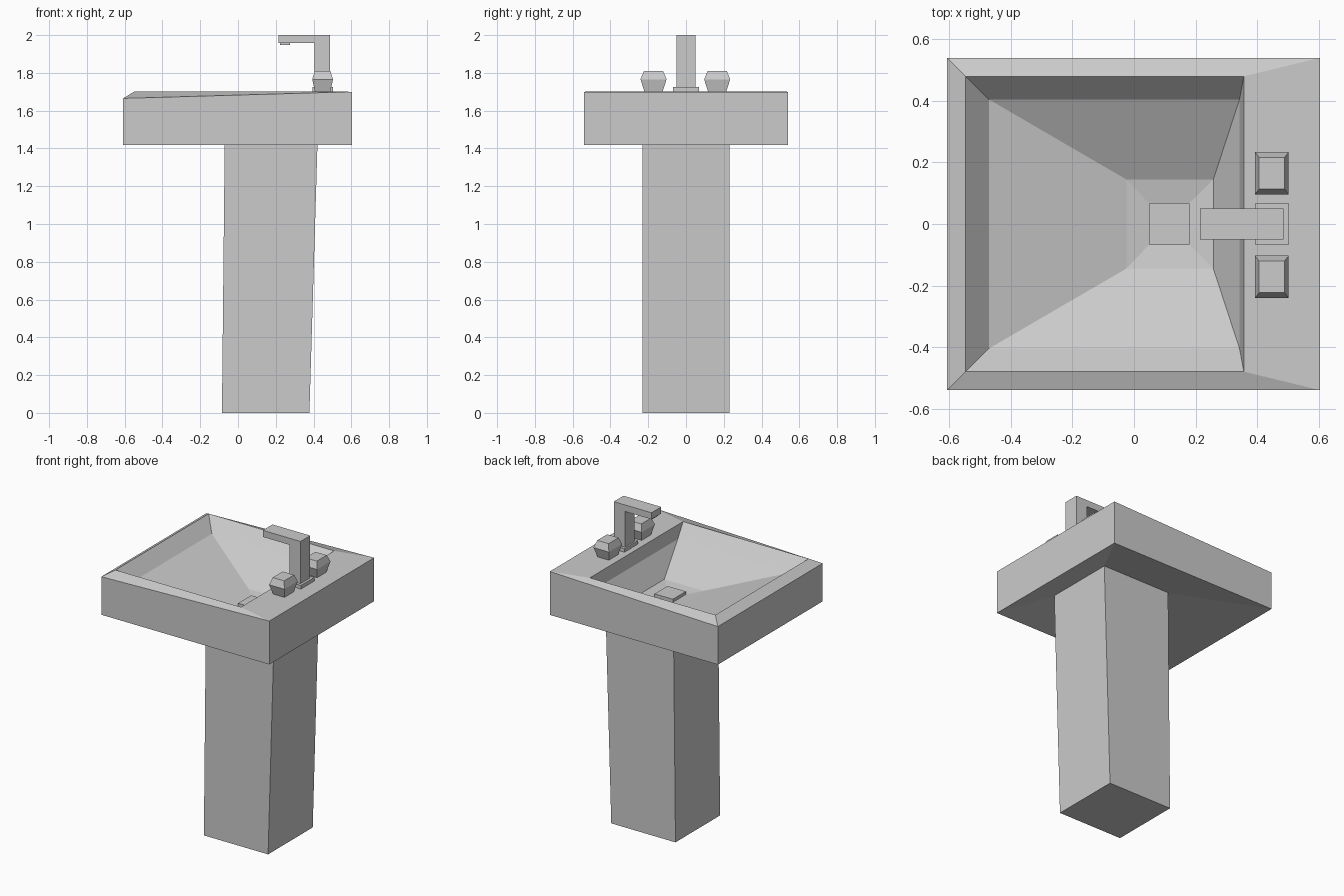
import bpy, bmesh

if "Cube" in bpy.data.objects:
    bpy.data.objects.remove(bpy.data.objects["Cube"])


def rect(x0, x1, y0, y1, z0, z1=None):
    """Rectangular loop; z runs from z0 at x0 to z1 at x1."""
    z1 = z0 if z1 is None else z1
    return [(x0, y0, z0), (x1, y0, z1), (x1, y1, z1), (x0, y1, z0)]


def loft(name, loops):
    """Closed solid through successive rectangular loops, capped at both ends."""
    bm = bmesh.new()
    rings = [[bm.verts.new(p) for p in loop] for loop in loops]
    for a, b in zip(rings, rings[1:]):
        for i in range(4):
            j = (i + 1) % 4
            bm.faces.new((a[i], a[j], b[j], b[i]))
    bm.faces.new(rings[0][::-1])
    bm.faces.new(rings[-1])
    bmesh.ops.recalc_face_normals(bm, faces=bm.faces)
    mesh = bpy.data.meshes.new(name)
    bm.to_mesh(mesh)
    bm.free()
    obj = bpy.data.objects.new(name, mesh)
    bpy.context.collection.objects.link(obj)
    return obj


def box(name, x0, x1, hy, z0, z1):
    return loft(name, [rect(x0, x1, -hy, hy, z0), rect(x0, x1, -hy, hy, z1)])


# Tapered pedestal
loft("pedestal", [rect(-0.085, 0.378, -0.23, 0.23, 0),
                  rect(-0.07, 0.422, -0.23, 0.23, 1.465)])

# Basin: sloped underside, outer walls, rim and faceted bowl
loft("basin", [rect(-0.07, 0.422, -0.23, 0.23, 1.465),
               rect(-0.608, 0.604, -0.54, 0.54, 1.417),
               rect(-0.608, 0.604, -0.54, 0.54, 1.665, 1.70),
               rect(-0.548, 0.357, -0.48, 0.48, 1.702),
               rect(-0.472, 0.343, -0.405, 0.405, 1.62),
               rect(-0.025, 0.258, -0.145, 0.145, 1.48),
               rect(0.048, 0.18, -0.068, 0.068, 1.467)])

# Drain plug
box("drain_plug", 0.048, 0.18, 0.067, 1.46, 1.487)

# Faucet base plate
box("faucet_base", 0.395, 0.502, 0.069, 1.695, 1.725)

# Faucet post and spout: one extruded L profile
profile = [(0.405, 1.72), (0.486, 1.72), (0.486, 2.0),
           (0.214, 2.0), (0.214, 1.957), (0.405, 1.957)]
bm = bmesh.new()
face = bm.faces.new([bm.verts.new((x, -0.05, z)) for x, z in profile])
ext = bmesh.ops.extrude_face_region(bm, geom=[face])["geom"]
bmesh.ops.translate(bm, vec=(0, 0.10, 0),
                    verts=[v for v in ext if isinstance(v, bmesh.types.BMVert)])
bmesh.ops.recalc_face_normals(bm, faces=bm.faces)
mesh = bpy.data.meshes.new("faucet_spout")
bm.to_mesh(mesh)
bm.free()
bpy.context.collection.objects.link(bpy.data.objects.new("faucet_spout", mesh))

# Spout nozzle
box("spout_nozzle", 0.222, 0.274, 0.03, 1.948, 1.96)

# Pair of faceted handles
for side, cy in (("left", 0.165), ("right", -0.172)):
    cx = 0.448
    loft("handle_" + side,
         [rect(cx - hx, cx + hx, cy - hy, cy + hy, z)
          for hx, hy, z in ((0.04, 0.047, 1.698), (0.055, 0.069, 1.766),
                            (0.041, 0.051, 1.81))])
